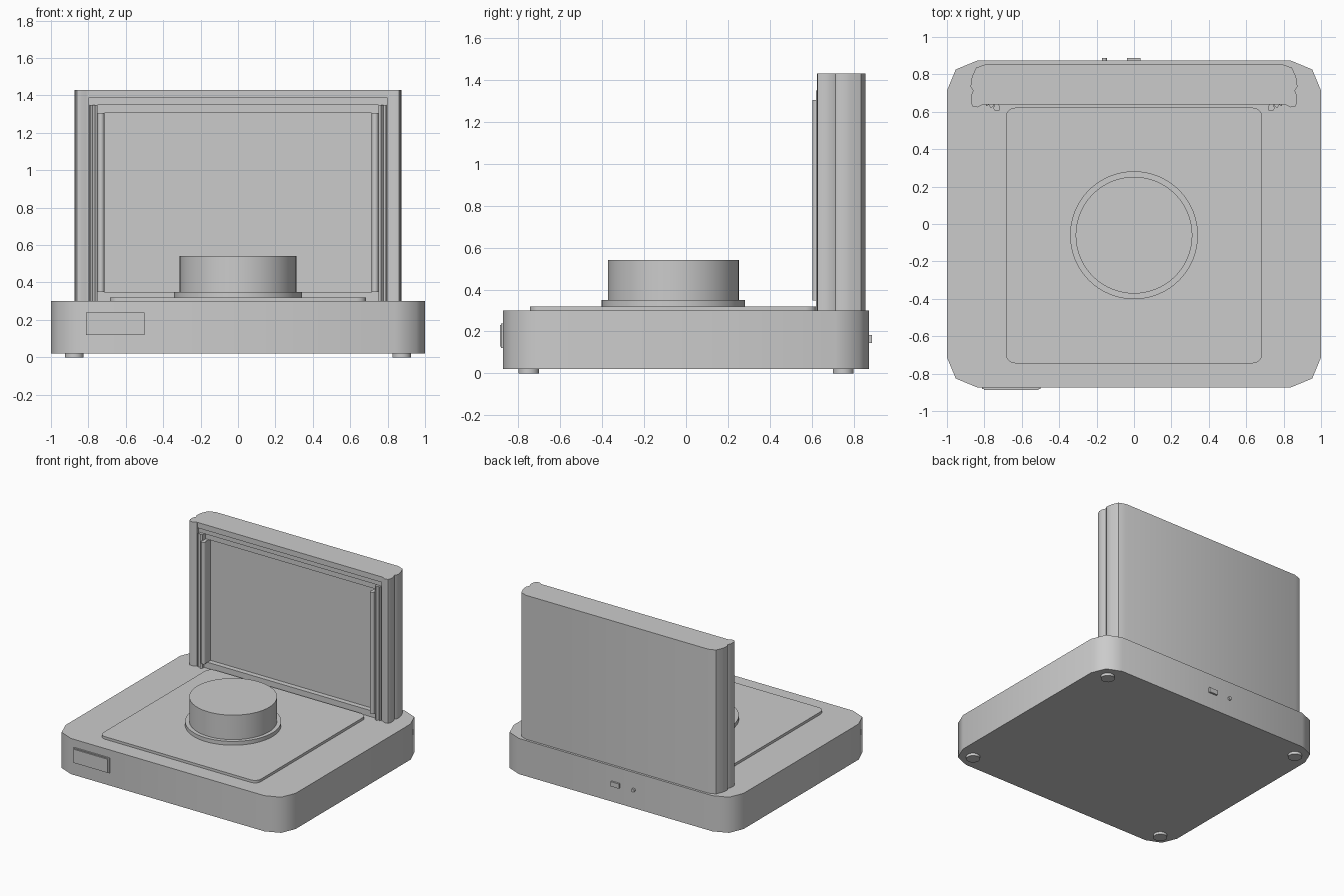
import bpy, bmesh, math

cube = bpy.data.objects.get("Cube")
if cube:
    bpy.data.objects.remove(cube, do_unlink=True)

grey = bpy.data.materials.new("plain_grey")
grey.use_nodes = True
colour = (0.6, 0.6, 0.6, 1)
grey.diffuse_color = colour
grey.node_tree.nodes["Principled BSDF"].inputs["Base Color"].default_value = colour


def prism(name, outline, z0, z1, angle=30):
    """Extrude a plan outline from z0 to z1."""
    bm = bmesh.new()
    face = bm.faces.new([bm.verts.new((x, y, z0)) for x, y in outline])
    grown = bmesh.ops.extrude_face_region(bm, geom=[face])["geom"]
    bmesh.ops.translate(bm, vec=(0, 0, z1 - z0),
                        verts=[g for g in grown if isinstance(g, bmesh.types.BMVert)])
    bmesh.ops.recalc_face_normals(bm, faces=bm.faces)
    mesh = bpy.data.meshes.new(name)
    bm.to_mesh(mesh)
    bm.free()
    mesh.materials.append(grey)
    obj = bpy.data.objects.new(name, mesh)
    bpy.context.collection.objects.link(obj)
    bpy.ops.object.select_all(action='DESELECT')
    obj.select_set(True)
    bpy.context.view_layer.objects.active = obj
    bpy.ops.object.shade_smooth_by_angle(angle=math.radians(angle))
    return obj


def box(name, x0, x1, y0, y1, z0, z1):
    return prism(name, [(x0, y0), (x1, y0), (x1, y1), (x0, y1)], z0, z1)


def rounded(x0, x1, y0, y1, r, steps):
    """Rectangle outline with rounded corners."""
    pts = []
    corners = [(x1 - r, y1 - r), (x0 + r, y1 - r), (x0 + r, y0 + r), (x1 - r, y0 + r)]
    for quarter, (cx, cy) in enumerate(corners):
        for i in range(steps + 1):
            a = (quarter + i / steps) * math.pi / 2
            pts.append((cx + r * math.cos(a), cy + r * math.sin(a)))
    return pts


def circle(cx, cy, r, n):
    return [(cx + r * math.cos(i * math.tau / n), cy + r * math.sin(i * math.tau / n))
            for i in range(n)]


# Base, feet and top plate
prism("base", rounded(-1, 1, -0.873, 0.873, 0.16, 2), 0.02, 0.30, 50)
for sx, side in ((-1, "right"), (1, "left")):
    for sy, end in ((-1, "front"), (1, "back")):
        prism(f"{end}_{side}_foot", circle(sx * 0.875, sy * 0.75, 0.05, 24), 0, 0.02)
prism("top_plate", rounded(-0.685, 0.685, -0.745, 0.622, 0.05, 4), 0.30, 0.32)

# Round platform
prism("platform_flange", circle(0, -0.06, 0.342, 64), 0.32, 0.35)
prism("platform_drum", circle(0, -0.06, 0.312, 64), 0.35, 0.542)

# Upright panel with lobed side posts and a recessed front
half = [(0.79, 0.855), (0.845, 0.835), (0.867, 0.785), (0.874, 0.735), (0.86, 0.712),
        (0.872, 0.685), (0.872, 0.65), (0.862, 0.628), (0.835, 0.624), (0.812, 0.637),
        (0.80, 0.637), (0.80, 0.69)]
prism("upright_panel", half + [(-x, y) for x, y in reversed(half)], 0.30, 1.43, 40)
box("panel_top_bar", -0.80, 0.80, 0.638, 0.70, 1.387, 1.43)


def frame(name, outer, inner, top, inner_top, front):
    """Side strips and a top rail around the recess."""
    box(name + "_top_rail", -outer, outer, front, 0.70, inner_top, top)
    for s, side in ((-1, "right"), (1, "left")):
        xs = sorted((s * outer, s * inner))
        box(f"{name}_{side}_strip", *xs, front, 0.70, 0.30, inner_top)


frame("outer_frame", 0.80, 0.75, 1.387, 1.35, 0.65)
frame("inner_frame", 0.75, 0.72, 1.35, 1.305, 0.665)
box("panel_sill", -0.75, 0.75, 0.65, 0.70, 0.30, 0.348)

# Raised ridges and round guide rods beside the recess
for s, side in ((-1, "right"), (1, "left")):
    ridge = [(s * 0.795, 0.66), (s * 0.79, 0.63), (s * 0.778, 0.637),
             (s * 0.765, 0.62), (s * 0.75, 0.63), (s * 0.75, 0.66)]
    prism(f"{side}_ridge", ridge, 0.30, 1.35)
    rod = circle(s * 0.733, 0.621, 0.018, 16)
    prism(f"{side}_guide_rod", rod, 0.348, 1.305, 40)
    box(f"{side}_rod_web", s * 0.733 - 0.012, s * 0.733 + 0.012, 0.625, 0.68, 0.348, 1.305)

# Front display and rear connections
box("front_display", -0.813, -0.50, -0.882, -0.86, 0.12, 0.238)
box("front_display_face", -0.803, -0.51, -0.888, -0.87, 0.128, 0.23)
box("rear_socket", -0.037, 0.035, 0.86, 0.887, 0.145, 0.182)
button = prism("rear_button", circle(0, 0, 0.014, 16), 0, 0.028)
button.rotation_euler = (-math.pi / 2, 0, 0)
button.location = (-0.158, 0.86, 0.163)
